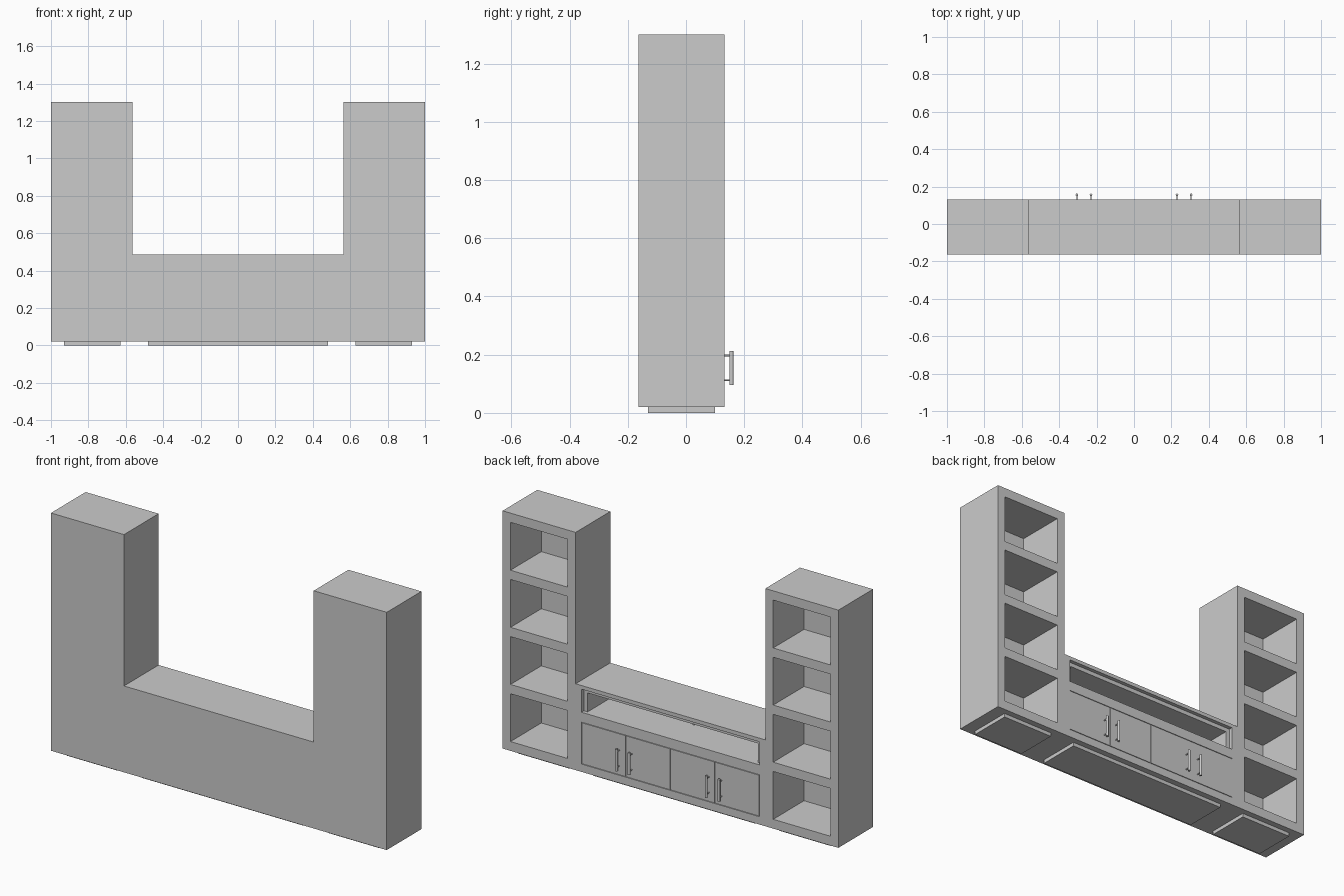
import bpy, bmesh
from mathutils import Matrix, Vector

if "Cube" in bpy.data.objects:
    bpy.data.objects.remove(bpy.data.objects["Cube"])

Y0, Y1 = -0.163, 0.132          # back and open side of the carcass
Z0, Z1, ZM = 0.02, 1.30, 0.485  # underside, tower top, bench top
XI, T, BACK = 0.565, 0.05, 0.033


def add_box(bm, x, y, z):
    size = Vector((x[1] - x[0], y[1] - y[0], z[1] - z[0]))
    mid = Vector((sum(x) / 2, sum(y) / 2, sum(z) / 2))
    bmesh.ops.create_cube(bm, size=1, matrix=Matrix.Translation(mid) @ Matrix.Diagonal(size).to_4x4())


def make(name, bm):
    me = bpy.data.meshes.new(name)
    bm.to_mesh(me)
    bm.free()
    ob = bpy.data.objects.new(name, me)
    bpy.context.collection.objects.link(ob)
    return ob


def box(name, x, y, z):
    bm = bmesh.new()
    add_box(bm, x, y, z)
    return make(name, bm)


def carve(ob, cuts):
    """Cut box-shaped recesses out of ob and bake the result."""
    for c in cuts:
        cutter = box("cutter", *c)
        cutter.hide_render = True
        mod = ob.modifiers.new("cut", 'BOOLEAN')
        mod.operation, mod.solver, mod.object = 'DIFFERENCE', 'EXACT', cutter
        bpy.context.view_layer.update()
        dg = bpy.context.evaluated_depsgraph_get()
        me = bpy.data.meshes.new_from_object(ob.evaluated_get(dg))
        ob.modifiers.clear()
        ob.data = me
        bpy.data.objects.remove(cutter)


def span(s, a, b):
    return (a, b) if s > 0 else (-b, -a)


# Shelf towers with four open compartments, each on a plinth
H = (Z1 - Z0 - 5 * T) / 4
for s, side in ((-1, "left"), (1, "right")):
    tower = box(side + "_shelf_tower", span(s, XI, 1), (Y0, Y1), (Z0, Z1))
    cuts = []
    for i in range(4):
        z = Z0 + T + i * (H + T)
        cuts.append((span(s, XI + 0.047, 0.953), (Y0 + BACK, Y1 + 0.1), (z, z + H)))
    carve(tower, cuts)
    box(side + "_plinth", span(s, 0.627, 0.93), (-0.13, 0.10), (0, Z0))

# Low media bench: long niche with a stepped rim, and a recess for the doors
bench = box("media_bench", (-XI, XI), (Y0, Y1), (Z0, ZM))
DX, DZ0, DZ1, G = 0.53, 0.062, 0.288, 0.003
carve(bench, [
    ((-DX, DX), (Y1 - 0.02, Y1 + 0.1), (0.341, 0.465)),
    ((-DX + 0.022, DX - 0.022), (Y0 + BACK, Y1 + 0.1), (0.341, 0.443)),
    ((-DX, DX), (Y1 - 0.025, Y1 + 0.1), (DZ0, DZ1)),
])
box("bench_plinth", (-0.48, 0.48), (-0.13, 0.10), (0, Z0))

# Four flush doors separated by narrow gaps
W = 2 * DX / 4
for i in range(4):
    x = -DX + i * W
    box(f"door_{i + 1}", (x + G / 2, x + W - G / 2), (Y1 - 0.025, Y1), (DZ0 + G, DZ1 - G))


def cylinder(bm, a, b, r, n=16):
    a, b = Vector(a), Vector(b)
    rot = (b - a).to_track_quat('Z', 'Y').to_matrix().to_4x4()
    bmesh.ops.create_cone(bm, cap_ends=True, segments=n, radius1=r, radius2=r,
                          depth=(b - a).length, matrix=Matrix.Translation((a + b) / 2) @ rot)


def smooth(ob):
    bpy.ops.object.select_all(action='DESELECT')
    ob.select_set(True)
    bpy.context.view_layer.objects.active = ob
    bpy.ops.object.shade_smooth_by_angle()


# Bar handles: upright bar on two short posts
for i, x in enumerate((-0.305, -0.23, 0.23, 0.305)):
    bm = bmesh.new()
    cylinder(bm, (x, 0.156, 0.095), (x, 0.156, 0.213), 0.007)
    for z in (0.112, 0.197):
        cylinder(bm, (x, Y1 - 0.005, z), (x, 0.156, z), 0.003, 12)
    smooth(make(f"handle_{i + 1}", bm))

# Small stop on the niche floor
bm = bmesh.new()
cylinder(bm, (0, -0.07, 0.34), (0, -0.07, 0.349), 0.008)
smooth(make("niche_stop", bm))
